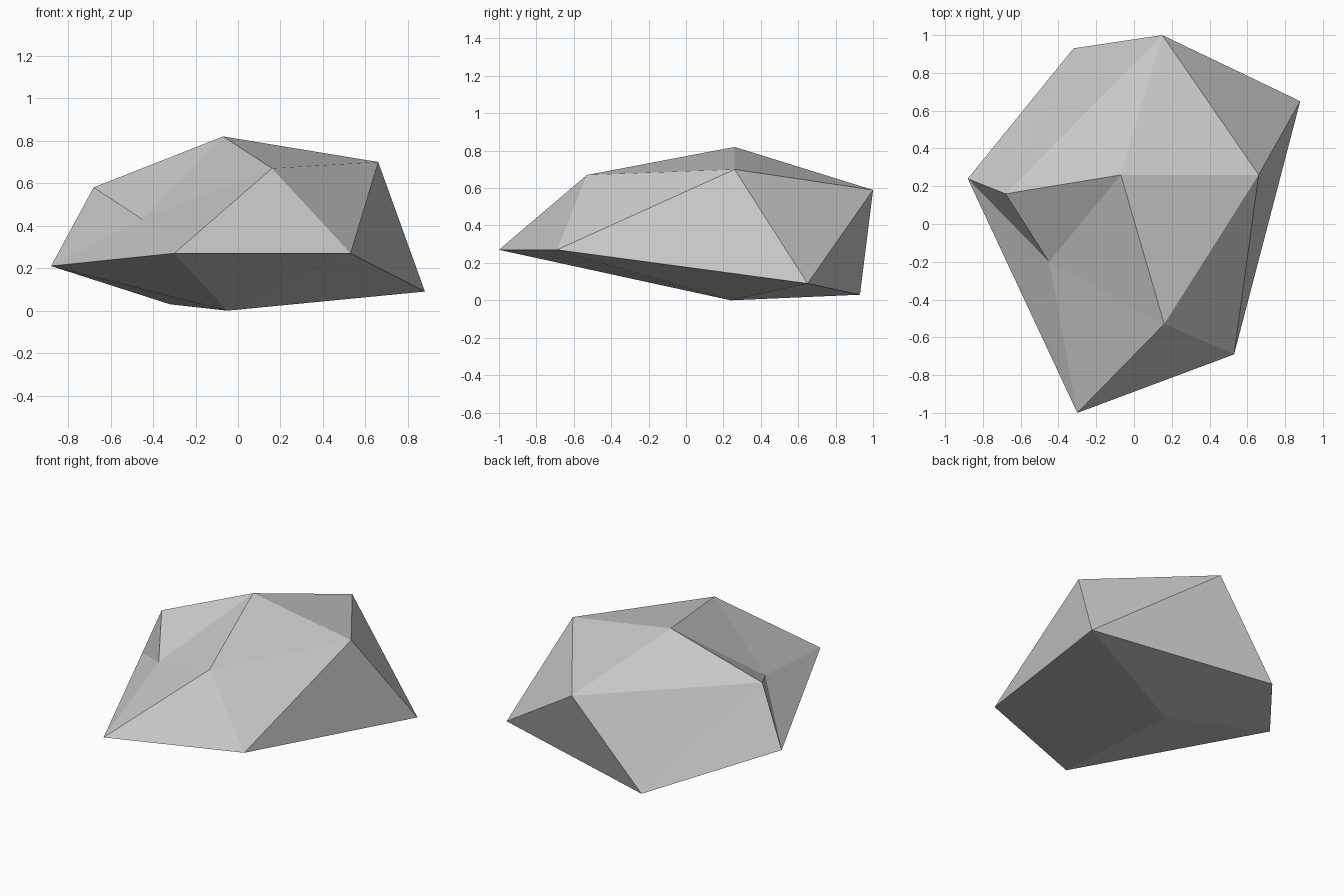
import bpy
import bmesh

# Remove the default cube
default_cube = bpy.data.objects.get("Cube")
if default_cube:
    bpy.data.objects.remove(default_cube, do_unlink=True)

# Stone material
stone = bpy.data.materials.new("stone_grey")
stone.use_nodes = True
stone_colour = (0.6, 0.6, 0.6, 1)
stone.diffuse_color = stone_colour
stone.node_tree.nodes["Principled BSDF"].inputs["Base Color"].default_value = stone_colour

# Corner points: two staggered rings, counter-clockwise from above, and two tips
bottom_tip = (-0.05, 0.24, 0)
lower_ring = [(0.88, 0.65, 0.09), (-0.32, 0.93, 0.03), (-0.88, 0.24, 0.21),
              (-0.3, -1, 0.27), (0.53, -0.69, 0.27)]
upper_ring = [(0.15, 1, 0.59), (-0.68, 0.16, 0.58), (-0.45, -0.2, 0.43),
              (0.16, -0.53, 0.67), (0.66, 0.26, 0.7)]
top_tip = (-0.07, 0.26, 0.82)

# Facets: a fan below, a zigzag band around the side, a fan above
bm = bmesh.new()
bottom = bm.verts.new(bottom_tip)
top = bm.verts.new(top_tip)
lower = [bm.verts.new(point) for point in lower_ring]
upper = [bm.verts.new(point) for point in upper_ring]
count = len(lower)
for i in range(count):
    following = (i + 1) % count
    bm.faces.new((bottom, lower[following], lower[i]))
    bm.faces.new((lower[i], lower[following], upper[i]))
    bm.faces.new((lower[following], upper[following], upper[i]))
    bm.faces.new((top, upper[i], upper[following]))
bmesh.ops.recalc_face_normals(bm, faces=bm.faces[:])

# Rock object, flat shaded
mesh = bpy.data.meshes.new("rock")
bm.to_mesh(mesh)
bm.free()
mesh.materials.append(stone)
rock = bpy.data.objects.new("rock", mesh)
bpy.context.collection.objects.link(rock)
